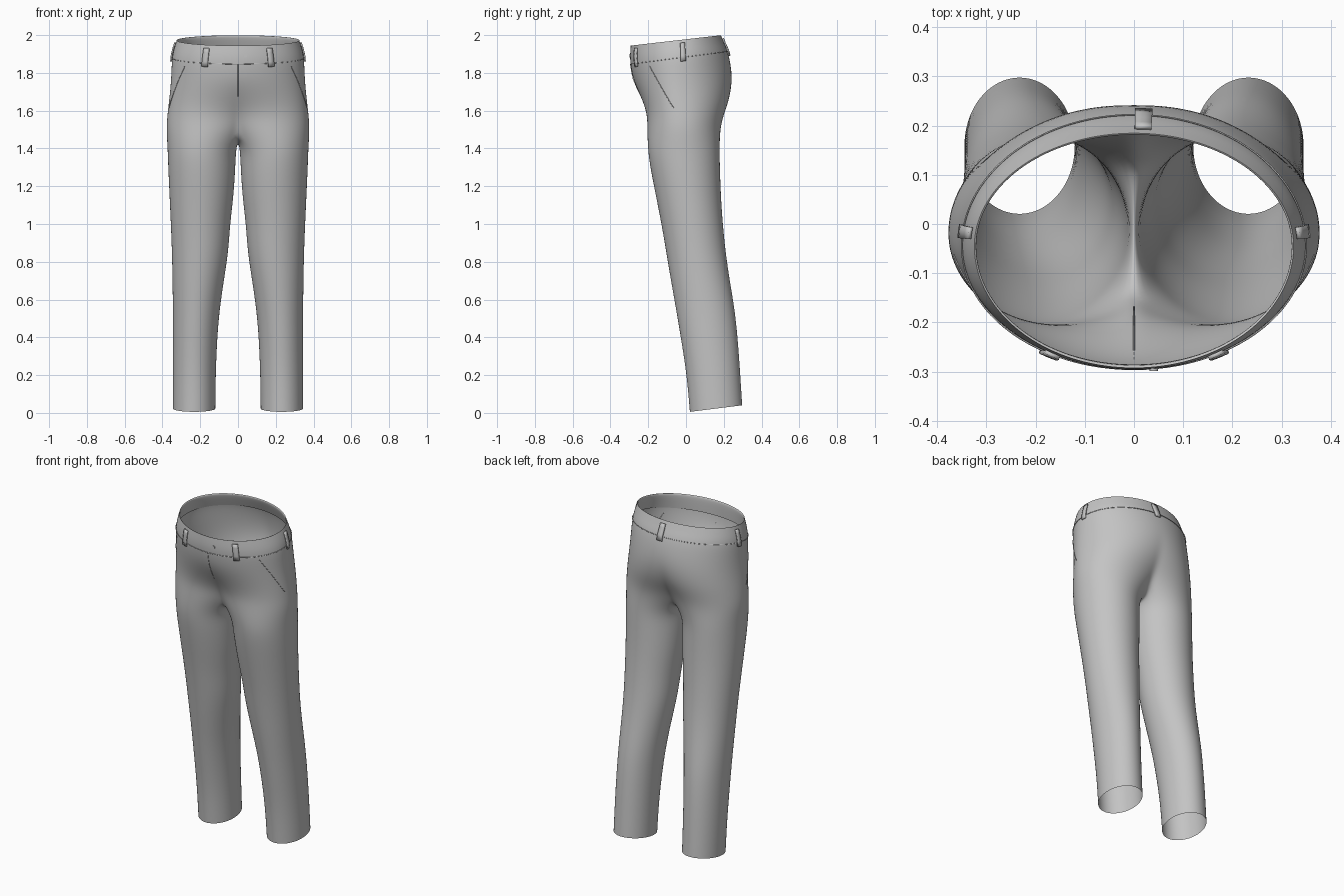
import bpy
import bmesh
from math import sin, cos, pi, radians
from mathutils import Vector

old = bpy.data.objects.get("Cube")
if old:
    bpy.data.objects.remove(old, do_unlink=True)

cloth = bpy.data.materials.new("grey_cloth")
cloth.use_nodes = True
GREY = (0.55, 0.55, 0.55, 1)
cloth.diffuse_color = GREY
cloth.node_tree.nodes["Principled BSDF"].inputs["Base Color"].default_value = GREY

OUTER, INNER = 28, 10       # segments round the outside and the inseam
ARC = radians(140)          # half angle of the leg section that meets the torso
MID_Y = -0.045

# Torso sections: height, tilt, half width, front y, back y, thigh blend
TORSO = [
    (1.978, .115, .325, -.293, .185, 0),
    (1.93, .12, .340, -.297, .203, 0),
    (1.885, .13, .350, -.295, .222, 0),
    (1.80, .09, .353, -.283, .242, 0),
    (1.72, .05, .358, -.262, .250, .08),
    (1.64, .02, .367, -.235, .239, .25),
    (1.57, 0, .375, -.216, .212, .5),
    (1.50, 0, .380, -.210, .188, .8),
]
# Leg sections: height, tilt, inner x, outer x, front y, back y
LEG = [
    (1.40, 0, .010, .373, -.203, .178),
    (1.30, 0, .014, .370, -.190, .180),
    (1.15, 0, .023, .363, -.160, .185),
    (1.00, 0, .042, .356, -.130, .195),
    (.85, 0, .051, .350, -.105, .210),
    (.70, 0, .075, .347, -.080, .232),
    (.55, 0, .097, .345, -.053, .258),
    (.40, 0, .110, .345, -.028, .274),
    (.20, .05, .118, .345, .004, .287),
    (.003, .125, .120, .345, .020, .298),
]


def torso_point(row, t):
    """Point on a torso section, t from -1 (front centre) to 1 (back centre)."""
    z, tilt, width, front, back, blend = row
    a = t * pi / 2
    reach = back - MID_Y if t > 0 else MID_Y - front
    body = Vector((width * cos(a), MID_Y + reach * sin(a)))
    b = t * ARC
    rx = width / (1 - cos(ARC))
    thigh = Vector((rx * (cos(b) - cos(ARC)),
                    (front + back) / 2 + (back - front) / 2 * sin(b)))
    p = body.lerp(thigh, blend)
    if abs(t) == 1:
        p.x = 0
    return Vector((p.x, p.y, z + tilt * p.y))


def surface(r, t):
    """Torso point at a fractional row number."""
    i = min(int(r), len(TORSO) - 2)
    return torso_point(TORSO[i], t).lerp(torso_point(TORSO[i + 1], t), r - i)


def outward(t):
    return Vector((cos(t * pi / 2), sin(t * pi / 2), 0))


def arc_ring(row):
    return [torso_point(row, 2 * j / OUTER - 1) for j in range(OUTER + 1)]


def leg_ring(row):
    z, tilt, x0, x1, front, back = row
    angles = [ARC * (2 * j / OUTER - 1) for j in range(OUTER + 1)]
    angles += [ARC + (2 * pi - 2 * ARC) * k / INNER for k in range(1, INNER)]
    pts = []
    for a in angles:
        y = (front + back) / 2 + (back - front) / 2 * sin(a)
        pts.append(Vector(((x0 + x1) / 2 + (x1 - x0) / 2 * cos(a), y, z + tilt * y)))
    return pts


def crotch_ring(row):
    """Last torso section, closed by a saddle curve on the centre plane."""
    pts = arc_ring(row)
    front, back = pts[0], pts[-1]
    for k in range(1, INNER):
        p = back.lerp(front, k / INNER)
        p.z -= 0.07 * sin(pi * k / INNER) ** 0.7
        pts.append(p)
    return pts


def loft(name, rings, mirror=True, levels=2):
    bm = bmesh.new()
    grid = [[bm.verts.new(p) for p in ring] for ring in rings]
    for up, low in zip(grid, grid[1:]):
        n = min(len(up), len(low))
        closed = n == OUTER + INNER
        for j in range(n if closed else n - 1):
            k = (j + 1) % n
            bm.faces.new((up[j], low[j], low[k], up[k]))
    me = bpy.data.meshes.new(name)
    bm.to_mesh(me)
    bm.free()
    me.materials.append(cloth)
    me.polygons.foreach_set("use_smooth", [True] * len(me.polygons))
    ob = bpy.data.objects.new(name, me)
    bpy.context.collection.objects.link(ob)
    if mirror:
        m = ob.modifiers.new("mirror", 'MIRROR')
        m.merge_threshold = 0.001
    if levels:
        s = ob.modifiers.new("smooth", 'SUBSURF')
        s.levels = s.render_levels = levels
    return ob


def seam(name, points):
    for side, label in ((1, "left"), (-1, "right")):
        cu = bpy.data.curves.new(name, 'CURVE')
        cu.dimensions = '3D'
        cu.bevel_depth = 0.0018
        cu.bevel_resolution = 1
        sp = cu.splines.new('POLY')
        sp.points.add(len(points) - 1)
        for q, p in zip(sp.points, points):
            q.co = (p.x * side, p.y, p.z, 1)
        cu.materials.append(cloth)
        ob = bpy.data.objects.new(label + "_" + name, cu)
        bpy.context.collection.objects.link(ob)


def belt_loop(name, t, mirror):
    """Narrow strip of cloth bridging the waistband."""
    half = 0.032
    rows = (.35, .8, 1.3, 1.8, 2.25)
    rings = [[surface(r, u) + outward(u) * 0.005
              for u in (t - half, t, t + half)] for r in rows]
    ob = loft(name, rings, mirror, 0)
    s = ob.modifiers.new("thickness", 'SOLIDIFY')
    s.thickness = 0.008
    s.offset = 0


# Trouser body: hips, crotch saddle and both legs in one skin
body = [arc_ring(r) for r in TORSO[:-1]]
body.append(crotch_ring(TORSO[-1]))
body += [leg_ring(r) for r in LEG]
loft("trousers", body)

# Inner facing of the waistband, folded over the rim
loft("waist_facing", [arc_ring((1.89, .13, .341, -.286, .212, 0)),
                      arc_ring((1.976, .115, .317, -.285, .177, 0)),
                      arc_ring(TORSO[0])])

# Belt loops
belt_loop("front_belt_loops", -0.67, True)
belt_loop("side_belt_loops", 0.07, True)
belt_loop("back_belt_loop", 0.965, False)

# Seams: waistband, slanted pockets
seam("waistband_seam", [surface(2, j / 24 - 1) for j in range(49)])
seam("pocket_seam", [surface(2.3 + 3.1 * k / 10, -0.41 + 0.32 * k / 10) for k in range(11)])
seam("fly_seam", [surface(2 + 4.4 * k / 12, -1) for k in range(13)])

# Waist button
bpy.ops.mesh.primitive_cylinder_add(vertices=16, radius=0.009, depth=0.008,
                                    location=(0.04, -0.295, 1.89),
                                    rotation=(pi / 2, 0, 0))
button = bpy.context.object
button.name = "waist_button"
button.data.materials.append(cloth)
bpy.ops.object.shade_smooth_by_angle()
